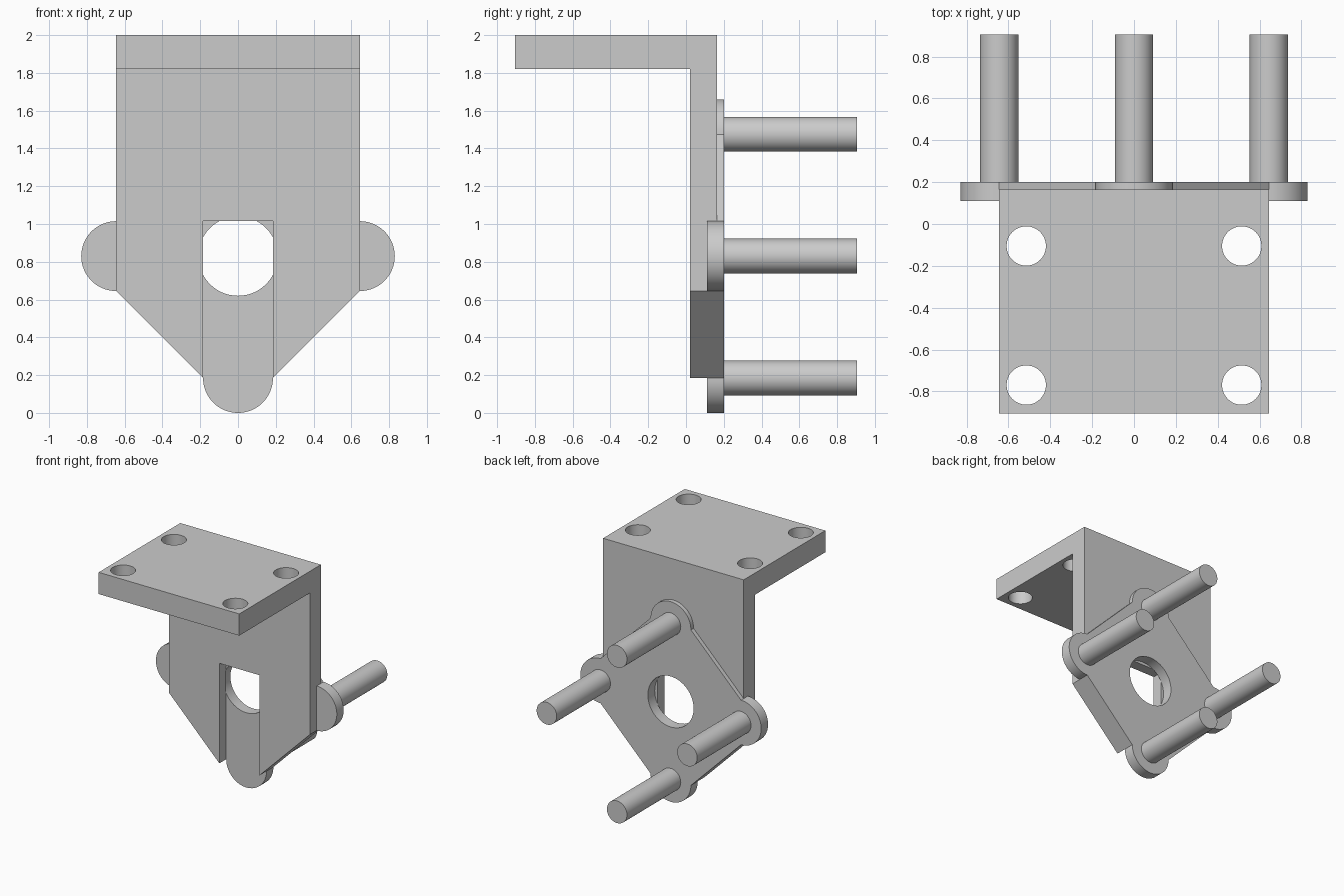
import bpy, bmesh
from math import sin, cos, pi
from mathutils import Vector

if "Cube" in bpy.data.objects:
    bpy.data.objects.remove(bpy.data.objects["Cube"])

HALF = 0.645      # half width of bracket and spacing of the lobes
LOBE = 0.185      # lobe radius
MID = 0.83        # height of the plate centre
WALL_FRONT, WALL_BACK = 0.02, 0.165
PLATE_FRONT, PLATE_BACK = 0.11, 0.2

grey = bpy.data.materials.new("plain grey")
grey.use_nodes = True
grey.diffuse_color = (0.6, 0.6, 0.6, 1)
grey.node_tree.nodes["Principled BSDF"].inputs["Base Color"].default_value = grey.diffuse_color


def prism(name, outline, axis, lo, hi):
    """Extrude a 2D outline along x, y or z; outline uses the other two axes in order."""
    def point(p, depth):
        v = list(p)
        v.insert("xyz".index(axis), depth)
        return Vector(v)
    bm = bmesh.new()
    face = bm.faces.new([bm.verts.new(point(p, lo)) for p in outline])
    res = bmesh.ops.extrude_face_region(bm, geom=[face])
    verts = [g for g in res["geom"] if isinstance(g, bmesh.types.BMVert)]
    bmesh.ops.translate(bm, verts=verts, vec=point((0, 0), hi - lo))
    bmesh.ops.recalc_face_normals(bm, faces=bm.faces)
    mesh = bpy.data.meshes.new(name)
    bm.to_mesh(mesh)
    bm.free()
    mesh.materials.append(grey)
    ob = bpy.data.objects.new(name, mesh)
    bpy.context.collection.objects.link(ob)
    return ob


def arc(cx, cy, r, start=0, sweep=2 * pi, n=64):
    closed = sweep >= 2 * pi
    return [(cx + r * cos(start + sweep * i / n), cy + r * sin(start + sweep * i / n))
            for i in range(n if closed else n + 1)]


def select_only(ob):
    bpy.ops.object.select_all(action='DESELECT')
    ob.select_set(True)
    bpy.context.view_layer.objects.active = ob


def cut(ob, cutter):
    cutter.hide_render = True
    mod = ob.modifiers.new("cut", 'BOOLEAN')
    mod.operation, mod.solver, mod.object = 'DIFFERENCE', 'EXACT', cutter
    select_only(ob)
    bpy.ops.object.modifier_apply(modifier=mod.name)
    bpy.data.objects.remove(cutter)


def smooth(ob):
    select_only(ob)
    bpy.ops.object.shade_smooth_by_angle(angle=pi / 6)


# L-shaped bracket: flange on top, wall at the back
profile = [(-0.905, 2), (WALL_BACK, 2), (WALL_BACK, LOBE), (WALL_FRONT, LOBE),
           (WALL_FRONT, 1.82), (-0.905, 1.82)]
bracket = prism("bracket", profile, "x", -HALF, HALF)

# Tapered lower corners of the wall
for s in (-1, 1):
    corner = [(s * (HALF + 0.1), HALF + 0.1), (s * (LOBE - 0.1), LOBE - 0.1),
              (s * (HALF + 0.1), LOBE - 0.1)]
    cut(bracket, prism("corner_cutter", corner, "y", -0.1, 0.3))

# Open slot in the wall, and the round clearance behind it
top = MID + LOBE
slot = [(-LOBE, 0), (LOBE, 0), (LOBE, top), (-LOBE, top)]
cut(bracket, prism("slot_cutter", slot, "y", -0.1, 0.3))
cut(bracket, prism("hole_cutter", arc(0, MID, 0.21), "y", PLATE_FRONT, 0.3))

# Four screw holes in the flange
for x in (-0.515, 0.515):
    for y in (-0.105, -0.77):
        cut(bracket, prism("screw_cutter", arc(x, y, 0.094, n=48), "z", 1.7, 2.1))
smooth(bracket)

# Diamond plate with a round lobe at each corner
centres = [(HALF * cos(k * pi / 2), MID + HALF * sin(k * pi / 2)) for k in range(4)]
outline = []
for k, (x, z) in enumerate(centres):
    outline += arc(x, z, LOBE, (k - 1) * pi / 2, pi, 32)
plate = prism("lobed_plate", outline, "y", PLATE_FRONT, PLATE_BACK)
cut(plate, prism("bore_cutter", arc(0, MID, 0.21), "y", 0, 0.4))
smooth(plate)

# Rods standing on the lobes
for label, (x, z) in zip(("left", "top", "right", "bottom"), centres):
    smooth(prism(label + "_rod", arc(x, z, 0.092, n=48), "y", PLATE_BACK - 0.01, 0.905))
